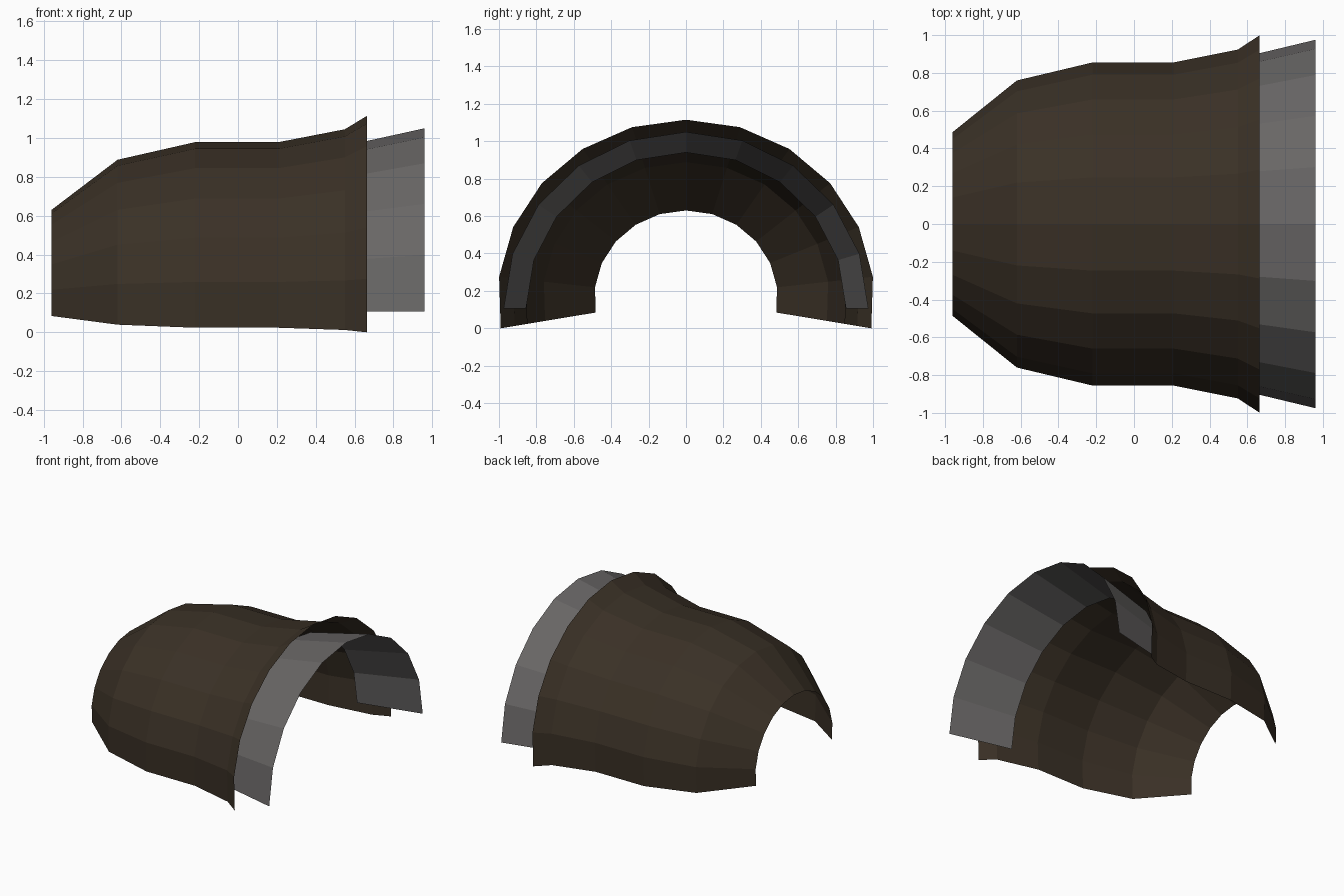
import bpy, bmesh, math

cube = bpy.data.objects.get("Cube")
if cube:
    bpy.data.objects.remove(cube, do_unlink=True)


def make_material(name, rgb):
    mat = bpy.data.materials.new(name)
    mat.use_nodes = True
    mat.diffuse_color = (*rgb, 1)
    bsdf = next(n for n in mat.node_tree.nodes if n.type == 'BSDF_PRINCIPLED')
    bsdf.inputs["Base Color"].default_value = (*rgb, 1)
    bsdf.inputs["Roughness"].default_value = 0.8
    return mat


def arched_sheet(name, rings, half_angle, segments, center_z, mat):
    """Open arch lofted along x; each ring is (x, half width, height)."""
    bm = bmesh.new()
    rows = []
    for x, ry, rz in rings:
        row = []
        for i in range(segments + 1):
            a = math.radians(half_angle) * (2 * i / segments - 1)
            row.append(bm.verts.new((x, ry * math.sin(a), center_z + rz * math.cos(a))))
        rows.append(row)
    for r0, r1 in zip(rows, rows[1:]):
        for i in range(segments):
            bm.faces.new((r0[i], r1[i], r1[i + 1], r0[i + 1]))
    # Outward is away from the arch axis
    bm.normal_update()
    for f in bm.faces:
        c = f.calc_center_median()
        if f.normal.y * c.y + f.normal.z * (c.z - center_z) < 0:
            f.normal_flip()
    mesh = bpy.data.meshes.new(name)
    bm.to_mesh(mesh)
    bm.free()
    mesh.materials.append(mat)
    obj = bpy.data.objects.new(name, mesh)
    bpy.context.collection.objects.link(obj)
    return obj


brown = make_material("dark brown leather", (0.042, 0.030, 0.019))
grey = make_material("grey metal", (0.138, 0.132, 0.130))

# Tapered outer shell with a flared lip
arched_sheet("outer_shell",
             [(-0.96, 0.49, 0.465), (-0.62, 0.765, 0.723), (-0.22, 0.861, 0.814),
              (0.21, 0.861, 0.814), (0.55, 0.93, 0.88), (0.665, 1.006, 0.95)],
             100, 12, 0.165, brown)

# Inner band sticking out past the lip
arched_sheet("inner_band", [(0.46, 0.855, 0.833), (0.96, 0.975, 0.943)],
             90, 10, 0.107, grey)
